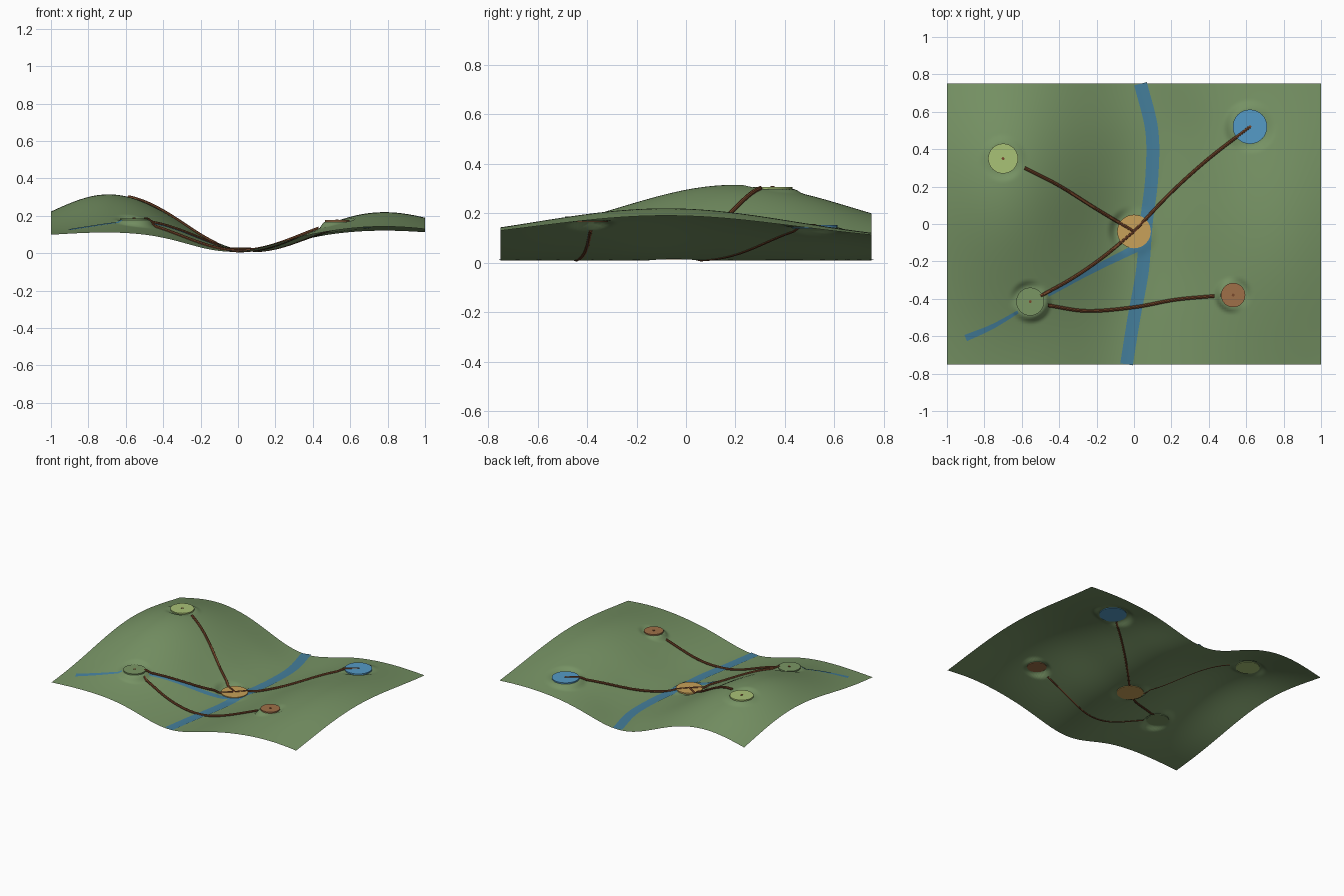
import bpy, bmesh, math
from mathutils import Vector

if "Cube" in bpy.data.objects:
    bpy.data.objects.remove(bpy.data.objects["Cube"])


def material(name, rgb):
    m = bpy.data.materials.new(name)
    m.diffuse_color = (*rgb, 1)
    m.use_nodes = True
    m.node_tree.nodes["Principled BSDF"].inputs["Base Color"].default_value = m.diffuse_color
    return m


GRASS = material("grass_green", (0.181, 0.287, 0.127))
WATER = material("river_blue", (0.058, 0.209, 0.328))
EARTH = material("path_brown", (0.188, 0.065, 0.025))
SAND = material("sand_orange", (0.578, 0.356, 0.100))
SKY = material("bright_blue", (0.091, 0.328, 0.571))
CLAY = material("clay_brown", (0.342, 0.162, 0.065))
LIME = material("lime_green", (0.397, 0.539, 0.181))
MOSS = material("moss_green", (0.195, 0.305, 0.127))

# Platforms: name, x, y, radius, ground height, material
PLATFORMS = [
    ("centre_platform", 0.0, -0.04, 0.09, 0.017, SAND),
    ("hilltop_platform", -0.70, 0.35, 0.08, 0.298, LIME),
    ("lake_platform", 0.62, 0.52, 0.092, 0.143, SKY),
    ("clay_platform", 0.53, -0.38, 0.065, 0.168, CLAY),
    ("moss_platform", -0.555, -0.415, 0.075, 0.178, MOSS),
]


def spline(pts, t):
    """Smooth curve through pts, t from 0 to 1."""
    n = len(pts) - 1
    i = min(int(t * n), n - 1)
    u = t * n - i
    b, c = pts[i], pts[i + 1]
    a = pts[i - 1] if i else b * 2 - c
    d = pts[i + 2] if i + 2 <= n else c * 2 - b
    return (b * 2 + (c - a) * u + (a * 2 - b * 5 + c * 4 - d) * u ** 2
            + (b * 3 - a - c * 3 + d) * u ** 3) * 0.5


RIVER = [-0.04, 0.0, 0.045, 0.065, 0.095, 0.095, 0.035]


def river_x(y):
    return spline(RIVER, min(max((y + 0.75) / 1.5, 0), 1))


def hill(x, y, cx, cy, wx, wy, h):
    return h * math.exp(-((x - cx) / wx) ** 2 - ((y - cy) / wy) ** 2)


def ground(x, y):
    """Two hills, a river valley and flattened pads."""
    z = 0.08 + hill(x, y, -0.69, 0.2, 0.44, 0.67, 0.235)
    z += hill(x, y, 0.78, -0.08, 0.45, 0.75, 0.14)
    z = 0.009 + (z - 0.009) * (1 - math.exp(-((x - river_x(y)) / 0.28) ** 2))
    for _, px, py, r, pz, _m in PLATFORMS:
        t = (math.hypot(x - px, y - py) / r - 1.0) / 0.55
        t = min(max(t, 0), 1)
        z = pz + (z - pz) * t * t * (3 - 2 * t)
    return z


def finish(bm, name, mat):
    me = bpy.data.meshes.new(name)
    bm.to_mesh(me)
    bm.free()
    me.materials.append(mat)
    ob = bpy.data.objects.new(name, me)
    bpy.context.collection.objects.link(ob)
    bpy.ops.object.select_all(action='DESELECT')
    ob.select_set(True)
    bpy.context.view_layer.objects.active = ob
    bpy.ops.object.shade_smooth_by_angle(angle=math.radians(40))
    return ob


def skin(bm, rows, closed=False):
    """Bridge successive rows of points with quads."""
    vs = [[bm.verts.new(p) for p in row] for row in rows]
    n = len(vs[0])
    for r0, r1 in zip(vs, vs[1:]):
        for j in range(n if closed else n - 1):
            k = (j + 1) % n
            bm.faces.new((r0[j], r0[k], r1[k], r1[j]))
    if closed:
        bm.faces.new(vs[0][::-1])
        bm.faces.new(vs[-1])


# Terrain sheet
bm = bmesh.new()
NX, NY = 160, 120
skin(bm, [[(x, y, ground(x, y)) for x in (-1 + 2 * i / NX for i in range(NX + 1))]
          for y in (-0.75 + 1.5 * j / NY for j in range(NY + 1))])
finish(bm, "terrain", GRASS)


def frames(pts, steps):
    """Points along a smooth ground path with their sideways direction."""
    pts = [Vector(p) for p in pts]
    line = [spline(pts, i / steps) for i in range(steps + 1)]
    for i, p in enumerate(line):
        d = (line[min(i + 1, steps)] - line[max(i - 1, 0)]).normalized()
        yield i / steps, p, Vector((d.y, -d.x))


def ribbon(name, pts, w0, w1, lift, steps=60):
    bm = bmesh.new()
    rows = []
    for t, p, side in frames(pts, steps):
        w = (w0 + (w1 - w0) * t) / 2
        qs = [p + side * w * s for s in (1, 0.5, 0, -0.5, -1)]
        rows.append([(q.x, q.y, ground(q.x, q.y) + lift) for q in qs])
    skin(bm, [r[::-1] for r in rows])
    finish(bm, name, WATER)


# River and its side stream
ribbon("river", [(x, -0.75 + 0.25 * i) for i, x in enumerate(RIVER)], 0.068, 0.07, 0.004)
ribbon("stream_upper", [(-0.9, -0.61), (-0.76, -0.55), (-0.62, -0.47)], 0.036, 0.016, 0.003)
ribbon("stream_lower", [(-0.46, -0.38), (-0.22, -0.245), (0.04, -0.115)], 0.02, 0.045, 0.003)


# Paths: rounded strips running over the ground
def path(name, pts, r=0.009, steps=60, sides=8):
    bm = bmesh.new()
    rows = []
    for _, p, side in frames(pts, steps):
        z = ground(p.x, p.y) + 0.005
        ring = []
        for k in range(sides):
            a = math.tau * k / sides
            q = p + side * r * math.cos(a)
            ring.append((q.x, q.y, z + r * math.sin(a)))
        rows.append(ring)
    skin(bm, rows, True)
    bmesh.ops.recalc_face_normals(bm, faces=bm.faces)
    finish(bm, name, EARTH)


path("path_to_lake", [(0, -0.04), (0.2, 0.17), (0.4, 0.35), (0.62, 0.52)])
path("path_to_hilltop", [(0, -0.04), (-0.2, 0.08), (-0.4, 0.205), (-0.585, 0.30)])
path("path_to_moss", [(0, -0.04), (-0.17, -0.18), (-0.33, -0.29), (-0.5, -0.385)])
path("path_to_clay", [(-0.46, -0.435), (-0.25, -0.465), (0, -0.445),
                      (0.22, -0.405), (0.43, -0.385)])


def disc(name, x, y, r, z0, z1, mat, sides=32):
    bm = bmesh.new()
    bmesh.ops.create_cone(bm, cap_ends=True, segments=sides, radius1=r, radius2=r,
                          depth=z1 - z0)
    bmesh.ops.translate(bm, verts=bm.verts, vec=(x, y, (z0 + z1) / 2))
    finish(bm, name, mat)


# Platforms, with small marker pegs in the middle
for name, x, y, r, z, mat in PLATFORMS:
    disc(name, x, y, r, z - 0.004, z + 0.009, mat)
    disc(name + "_peg", x, y, 0.008, z, z + 0.012, EARTH, 8)
